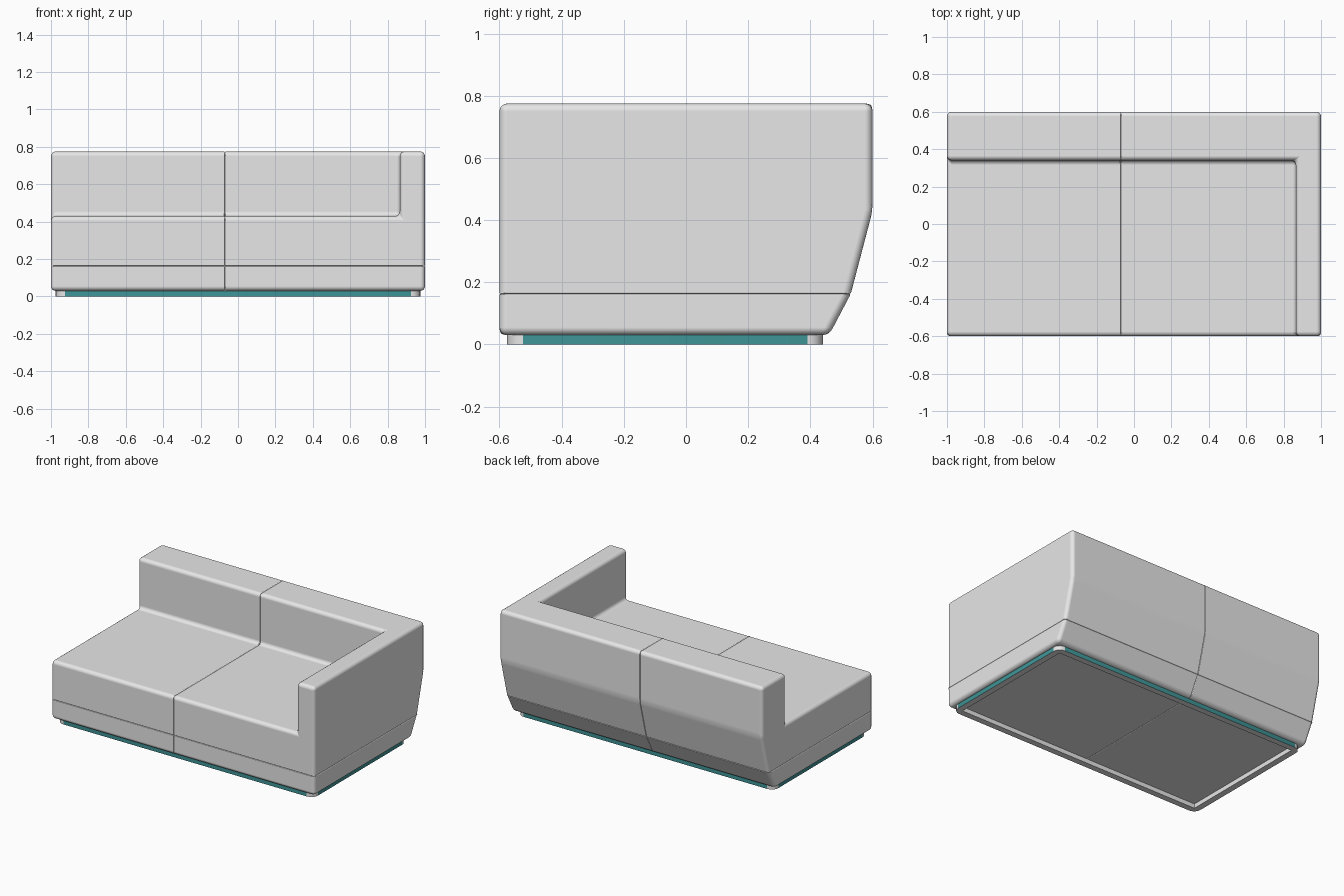
import bpy, bmesh
from mathutils import Vector

cube = bpy.data.objects.get("Cube")
if cube:
    bpy.data.objects.remove(cube, do_unlink=True)

LEFT, RIGHT, SPLIT, ARM = 1.0, -1.0, -0.07, 0.865
BELT, ROUND, SEAM = 0.163, 0.025, 0.2


def material(name, color):
    m = bpy.data.materials.new(name)
    m.use_nodes = True
    m.diffuse_color = (*color, 1)
    m.node_tree.nodes["Principled BSDF"].inputs["Base Color"].default_value = (*color, 1)
    m.node_tree.nodes["Principled BSDF"].inputs["Roughness"].default_value = 0.8
    return m


grey = material("grey_fabric", (0.8, 0.8, 0.8))
teal = material("teal_plinth", (0.05, 0.3, 0.31))


def add_object(name, bm, mats):
    bmesh.ops.recalc_face_normals(bm, faces=bm.faces)
    mesh = bpy.data.meshes.new(name)
    bm.to_mesh(mesh)
    bm.free()
    for m in mats:
        mesh.materials.append(m)
    obj = bpy.data.objects.new(name, mesh)
    bpy.context.collection.objects.link(obj)
    return obj


def add_padded(name, bm):
    """Round the outer edges widely and the seam edges narrowly."""
    weight = bm.edges.layers.float.new("bevel_weight_edge")
    for e in bm.edges:
        a, b = (v.co for v in e.verts)
        on_split = all(abs(p.x - SPLIT) < 1e-4 for p in (a, b))
        on_belt = all(abs(p.z - BELT) < 1e-4 for p in (a, b))
        e[weight] = SEAM if on_split or on_belt else 1.0
    obj = add_object(name, bm, [grey])
    obj.data.shade_smooth()
    bev = obj.modifiers.new("rounding", 'BEVEL')
    bev.limit_method = 'WEIGHT'
    bev.width = ROUND
    bev.segments = 4
    bev.harden_normals = True
    return obj


def extrusion(profile, x0, x1):
    """Prism along x from a list of (y, z) points."""
    bm = bmesh.new()
    ends = [[bm.verts.new((x, y, z)) for y, z in profile] for x in (x0, x1)]
    for ring in ends:
        bm.faces.new(ring)
    for i in range(len(profile)):
        j = (i + 1) % len(profile)
        bm.faces.new((ends[0][i], ends[0][j], ends[1][j], ends[1][i]))
    return bm


# Side profile points of the upholstery, (y, z)
P = {"A": (-0.6, BELT), "B": (0.53, BELT), "C": (0.6, 0.43), "D": (0.6, 0.775),
     "E": (0.34, 0.775), "F": (0.34, 0.43), "G": (-0.6, 0.43), "H": (-0.6, 0.775)}

# Open seat module
add_padded("right_seat_module", extrusion([P[k] for k in "ABCDEFG"], RIGHT, SPLIT))

# Seat module with armrest: s = split side, m = inside of arm, o = outer side
bm = bmesh.new()
xs = {"s": SPLIT, "m": ARM, "o": LEFT}
verts = {}
for face in ("As Bs Cs Ds Es Fs Gs", "Ao Bo Co Do Ho", "As Ao Ho Hm Gm Gs",
             "As Bs Bo Ao", "Bs Cs Co Bo", "Cs Ds Do Co", "Ds Es Em Hm Ho Do",
             "Gs Gm Fm Fs", "Fs Fm Em Es", "Gm Hm Em Fm"):
    for k in face.split():
        if k not in verts:
            verts[k] = bm.verts.new((xs[k[1]], *P[k[0]]))
    bm.faces.new([verts[k] for k in face.split()])
add_padded("left_seat_module_with_arm", bm)

# Lower base band, one piece under each module
band = [(-0.6, 0.03), (0.46, 0.03), (0.53, BELT), (-0.6, BELT)]
add_padded("right_base_band", extrusion(band, RIGHT, SPLIT))
add_padded("left_base_band", extrusion(band, SPLIT, LEFT))

# Hollow plinth: teal outer walls, grey rim and inner walls
bm = extrusion([(-0.575, 0), (0.44, 0), (0.44, 0.03), (-0.575, 0.03)], -0.975, 0.975)
bmesh.ops.recalc_face_normals(bm, faces=bm.faces)
for f in bm.faces:
    f.material_index = 1 if abs(f.normal.z) < 0.5 else 0
bottom = next(f for f in bm.faces if f.normal.z < -0.5)
corners = [e for e in bm.edges if abs(e.verts[0].co.z - e.verts[1].co.z) > 0.01]
bmesh.ops.inset_region(bm, faces=[bottom], thickness=0.06)
floor = bmesh.ops.extrude_face_region(bm, geom=[bottom])["geom"]
bmesh.ops.translate(bm, vec=Vector((0, 0, 0.03)),
                    verts=[g for g in floor if isinstance(g, bmesh.types.BMVert)])
doomed = [g for g in floor if isinstance(g, bmesh.types.BMFace)]
if bottom.is_valid:
    doomed.append(bottom)
doomed += [f for f in bm.faces if f.calc_center_median().z > 0.029 and f not in doomed]
bmesh.ops.delete(bm, geom=doomed, context='FACES')
bmesh.ops.bevel(bm, geom=corners, offset=0.05, segments=5, profile=0.5, affect='EDGES')
plinth = add_object("plinth", bm, [grey, teal])
bpy.ops.object.select_all(action='DESELECT')
plinth.select_set(True)
bpy.context.view_layer.objects.active = plinth
bpy.ops.object.shade_smooth_by_angle()
